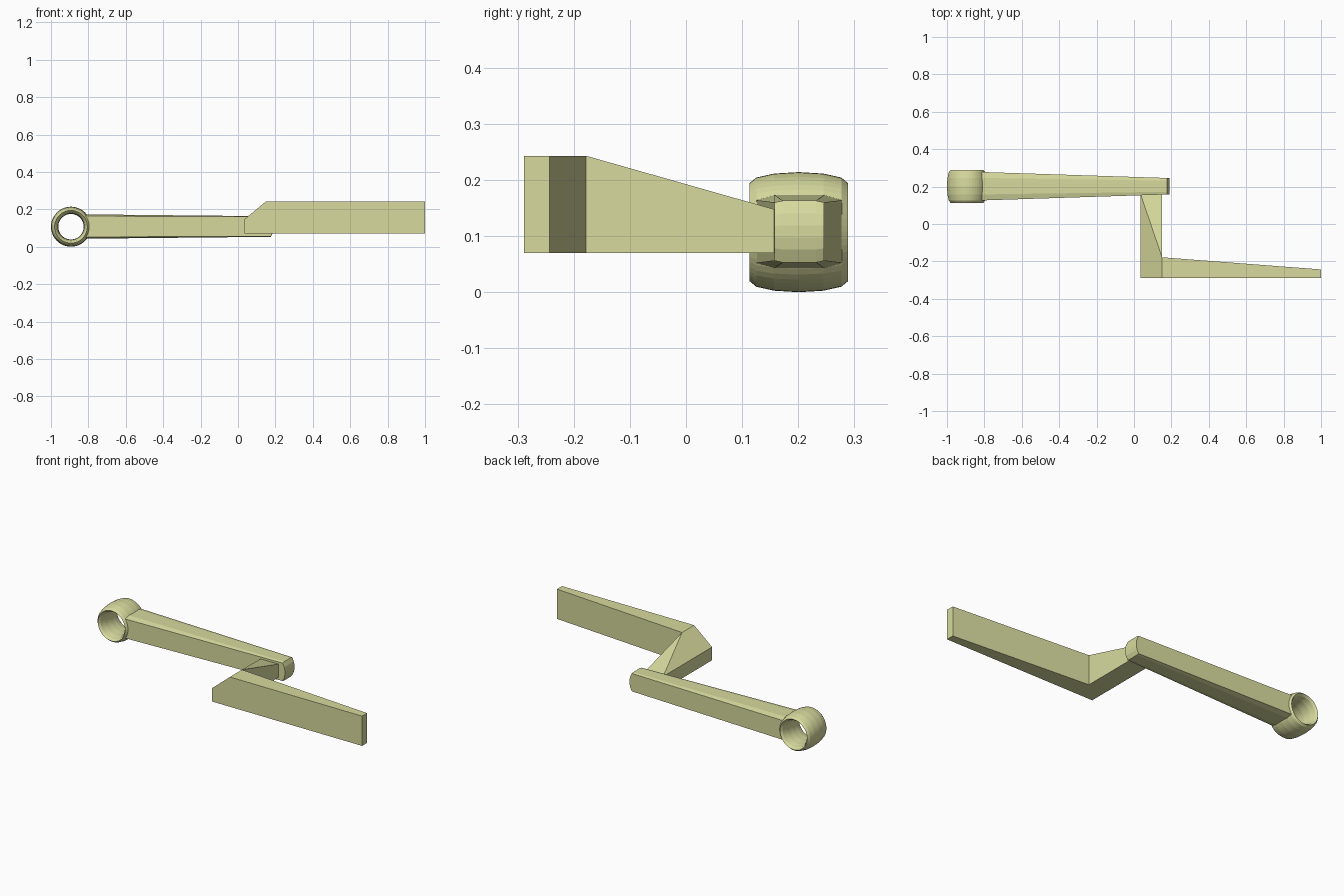
import bpy, bmesh, math

if "Cube" in bpy.data.objects:
    bpy.data.objects.remove(bpy.data.objects["Cube"])

mat = bpy.data.materials.new("pale olive")
mat.diffuse_color = (0.68, 0.70, 0.34, 1)
mat.use_nodes = True
mat.node_tree.nodes["Principled BSDF"].inputs["Base Color"].default_value = mat.diffuse_color


def finish(name, bm):
    bmesh.ops.recalc_face_normals(bm, faces=bm.faces)
    me = bpy.data.meshes.new(name)
    bm.to_mesh(me)
    bm.free()
    me.materials.append(mat)
    ob = bpy.data.objects.new(name, me)
    bpy.context.collection.objects.link(ob)
    return ob


def loft(name, sections):
    """Skin a run of closed sections and cap both ends."""
    bm = bmesh.new()
    rings = [[bm.verts.new(p) for p in s] for s in sections]
    n = len(rings[0])
    for a, b in zip(rings, rings[1:]):
        for i in range(n):
            j = (i + 1) % n
            bm.faces.new((a[i], a[j], b[j], b[i]))
    bm.faces.new(rings[0][::-1])
    bm.faces.new(rings[-1])
    return finish(name, bm)


# Pivot eye: a torus stretched along y into a barrel-shaped ring
bm = bmesh.new()
grid = []
for i in range(48):
    a = math.tau * i / 48
    row = []
    for k in range(12):
        b = math.tau * k / 12
        r = 0.0875 + 0.0195 * math.cos(b)
        row.append(bm.verts.new((-0.893 + r * math.cos(a),
                                 0.201 + 0.0875 * math.sin(b),
                                 0.107 + r * math.sin(a))))
    grid.append(row)
for i in range(48):
    for k in range(12):
        p, q, m = grid[i], grid[(i + 1) % 48], (k + 1) % 12
        bm.faces.new((p[k], q[k], q[m], p[m]))
finish("pivot_ring", bm)


# Tapered arm: flat sides, slightly crowned top and bottom, rounded end
def arm_section(x, side_y, side_z, crown_y, crown_z):
    pts = [(side_y, side_z), (crown_y, crown_z), (-crown_y, crown_z), (-side_y, side_z)]
    pts += [(-y, -z) for y, z in pts]
    return [(x, 0.202 + y, 0.108 + z) for y, z in pts]


loft("arm", [
    arm_section(-0.815, 0.076, 0.056, 0.044, 0.065),
    arm_section(0.176, 0.044, 0.052, 0.030, 0.055),
    arm_section(0.187, 0.044, 0.030, 0.030, 0.032),
    arm_section(0.191, 0.044, 0.010, 0.030, 0.011),
])

# Crank: link from arm to handle, with a sloped corner, then the tapered handle
X0, X1, Z0, ZL, ZH = 0.035, 0.15, 0.07, 0.147, 0.243
YF, YM, YB = -0.289, -0.178, 0.16
bm = bmesh.new()
v = {}
for key, x in (("L", X0), ("R", X1)):
    for yk, y in (("f", YF), ("m", YM), ("b", YB)):
        top = ZH if key == "R" and yk != "b" else ZL
        v[key + yk + "0"] = bm.verts.new((x, y, Z0))
        v[key + yk + "1"] = bm.verts.new((x, y, top))
for yk, y in (("f", YF), ("m", -0.243)):
    v["E" + yk + "0"] = bm.verts.new((1, y, Z0))
    v["E" + yk + "1"] = bm.verts.new((1, y, ZH))
for names in (
    "Lf0 Rf0 Rf1 Lf1", "Lf1 Rf1 Rm1 Lm1", "Lf0 Lm0 Rm0 Rf0",      # corner
    "Lf0 Lf1 Lm1 Lm0", "Lm0 Lm1 Lb1 Lb0", "Lm0 Lb0 Rb0 Rm0",      # link
    "Lm1 Rm1 Lb1", "Rm1 Rb1 Lb1", "Rm0 Rb0 Rb1 Rm1", "Lb0 Lb1 Rb1 Rb0",
    "Rf0 Ef0 Ef1 Rf1", "Rf1 Ef1 Em1 Rm1", "Rf0 Rm0 Em0 Ef0",      # handle
    "Rm0 Rm1 Em1 Em0", "Ef0 Em0 Em1 Ef1",
):
    bm.faces.new([v[k] for k in names.split()])
finish("crank_handle", bm)
